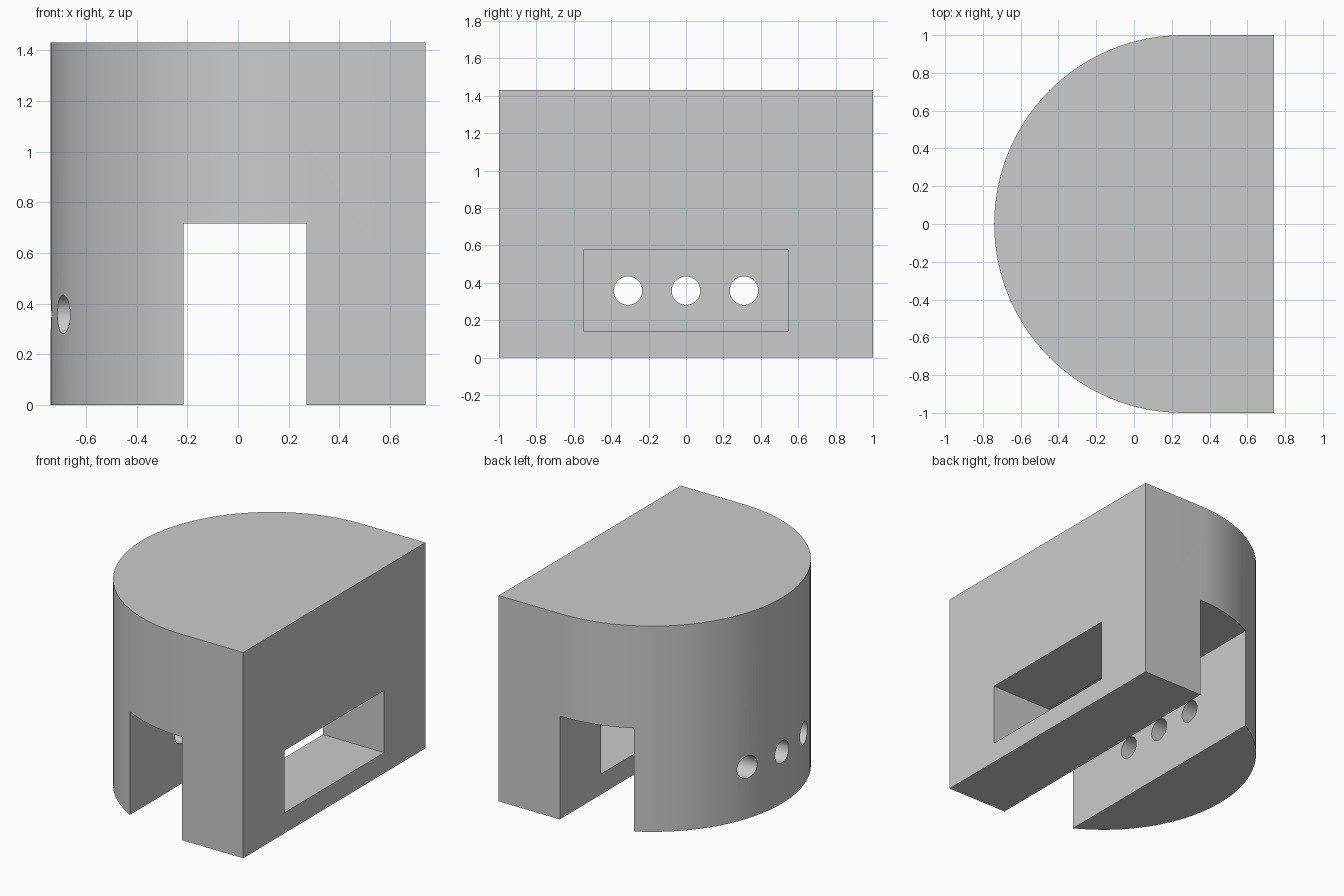
import bpy, bmesh, math
from mathutils import Matrix, Vector

default = bpy.data.objects.get("Cube")
if default:
    bpy.data.objects.remove(default, do_unlink=True)

HALF_X, HEIGHT, RADIUS = 0.74, 1.43, 1.0
ARC_X = RADIUS - HALF_X          # centre of the rounded side
SEGMENTS = 64

grey = bpy.data.materials.new("plain grey")
grey.use_nodes = True
colour = (0.6, 0.6, 0.6, 1)
grey.diffuse_color = colour
grey.node_tree.nodes["Principled BSDF"].inputs["Base Color"].default_value = colour


def make_object(name, bm):
    bmesh.ops.recalc_face_normals(bm, faces=bm.faces)
    mesh = bpy.data.meshes.new(name)
    bm.to_mesh(mesh)
    bm.free()
    mesh.materials.append(grey)
    obj = bpy.data.objects.new(name, mesh)
    bpy.context.collection.objects.link(obj)
    return obj


def box(name, low, high):
    low, high = Vector(low), Vector(high)
    bm = bmesh.new()
    bmesh.ops.create_cube(bm, size=1, matrix=Matrix.Translation((low + high) / 2)
                          @ Matrix.Diagonal((high - low).to_4d()))
    return make_object(name, bm)


def x_cylinder(name, y, z, radius, x0, x1):
    bm = bmesh.new()
    turn = Matrix.Rotation(math.pi / 2, 4, "Y")
    bmesh.ops.create_cone(bm, cap_ends=True, segments=48, radius1=radius,
                          radius2=radius, depth=x1 - x0,
                          matrix=Matrix.Translation(((x0 + x1) / 2, y, z)) @ turn)
    return make_object(name, bm)


# Body: D-shaped plan, rounded towards -x, extruded upwards
bm = bmesh.new()
plan = [(HALF_X, -RADIUS), (HALF_X, RADIUS)]
for i in range(SEGMENTS + 1):
    a = math.pi / 2 + math.pi * i / SEGMENTS
    plan.append((ARC_X + RADIUS * math.cos(a), RADIUS * math.sin(a)))
base = bm.faces.new([bm.verts.new((x, y, 0)) for x, y in plan])
top = bmesh.ops.extrude_face_region(bm, geom=[base])["geom"]
bmesh.ops.translate(bm, vec=(0, 0, HEIGHT),
                    verts=[v for v in top if isinstance(v, bmesh.types.BMVert)])
body = make_object("body", bm)

# Cutters: cross slot, window in the flat side, three round holes
cutters = [
    box("slot_cutter", (-0.215, -1.2, -0.2), (0.27, 1.2, 0.717)),
    box("window_cutter", (0.1, -0.548, 0.143), (0.9, 0.548, 0.575)),
]
for i in (-1, 0, 1):
    cutters.append(x_cylinder("hole_cutter", 0.31 * i, 0.358, 0.076, -0.9, 0))

bpy.ops.object.select_all(action="DESELECT")
bpy.context.view_layer.objects.active = body
body.select_set(True)
for cutter in cutters:
    mod = body.modifiers.new(cutter.name, "BOOLEAN")
    mod.operation, mod.solver, mod.object = "DIFFERENCE", "EXACT", cutter
    bpy.ops.object.modifier_apply(modifier=mod.name)
    bpy.data.objects.remove(cutter, do_unlink=True)

# Smooth the curved walls, keep the corners sharp
bpy.ops.object.shade_smooth_by_angle(angle=math.radians(30))
